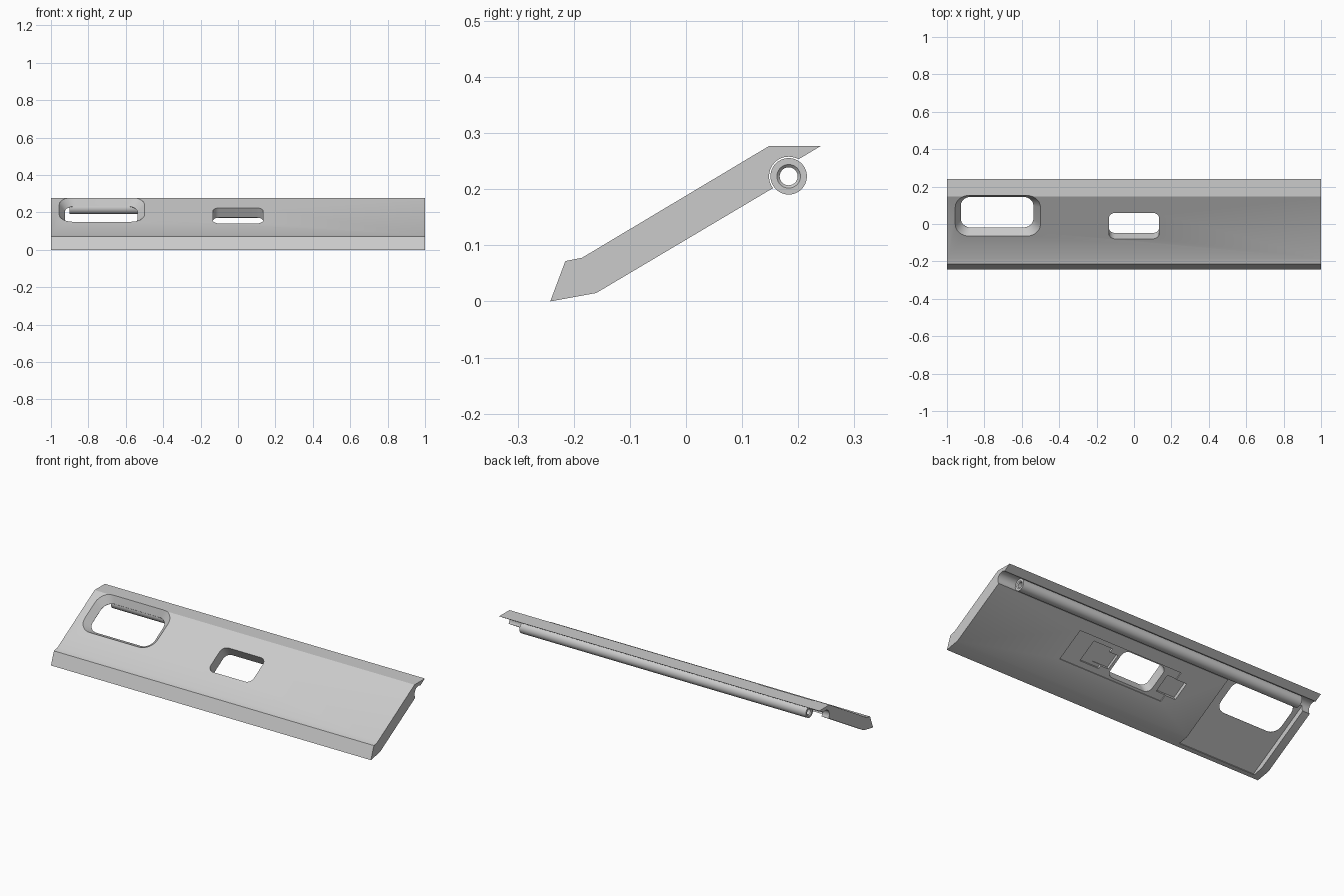
import bpy, bmesh, math
from mathutils import Matrix, Vector

old = bpy.data.objects.get("Cube")
if old:
    bpy.data.objects.remove(old)

grey = bpy.data.materials.new("light_grey")
grey.use_nodes = True
colour = (0.6, 0.6, 0.6, 1)
grey.diffuse_color = colour
grey.node_tree.nodes["Principled BSDF"].inputs["Base Color"].default_value = colour

# Frame lying on the sloped upper face: x along the plate, y up the slope, z outward
TILT = math.atan2(0.199, 0.333)
SLOPE = Matrix.Translation((0, -0.01, 0.1825)) @ Matrix.Rotation(TILT, 4, 'X')
PIVOT = (0.183, 0.223)


def loft(name, rings, closed=False):
    """Skin equal-length rings; cap the ends, or join last to first."""
    bm = bmesh.new()
    loops = [[bm.verts.new(p) for p in ring] for ring in rings]
    pairs = list(zip(loops, loops[1:]))
    if closed:
        pairs.append((loops[-1], loops[0]))
    else:
        bm.faces.new(loops[0])
        bm.faces.new(loops[-1])
    for a, b in pairs:
        for i in range(len(a)):
            j = (i + 1) % len(a)
            bm.faces.new((a[i], a[j], b[j], b[i]))
    bmesh.ops.recalc_face_normals(bm, faces=bm.faces)
    mesh = bpy.data.meshes.new(name)
    bm.to_mesh(mesh)
    bm.free()
    mesh.materials.append(grey)
    obj = bpy.data.objects.new(name, mesh)
    bpy.context.collection.objects.link(obj)
    return obj


def rounded_rect(cx, cy, hx, hy, r, n, steps=8):
    """Rounded rectangle in the slope frame at height n."""
    pts = []
    for k, (sx, sy) in enumerate(((1, 1), (-1, 1), (-1, -1), (1, -1))):
        for i in range(steps + 1):
            a = math.pi / 2 * (k + i / steps)
            pts.append(SLOPE @ Vector((cx + sx * (hx - r) + r * math.cos(a),
                                       cy + sy * (hy - r) + r * math.sin(a), n)))
    return pts


def box_ring(x0, x1, s0, s1, n):
    return [SLOPE @ Vector((x, s, n)) for x, s in ((x0, s0), (x1, s0), (x1, s1), (x0, s1))]


def activate(obj):
    bpy.ops.object.select_all(action='DESELECT')
    obj.select_set(True)
    bpy.context.view_layer.objects.active = obj


def cut(target, cutter):
    cutter.hide_render = True
    mod = target.modifiers.new("cut", 'BOOLEAN')
    mod.operation = 'DIFFERENCE'
    mod.solver = 'EXACT'
    mod.object = cutter
    activate(target)
    bpy.ops.object.modifier_apply(modifier=mod.name)
    bpy.data.objects.remove(cutter)


# Sloped plate: side profile with a round groove beside the pivot, extruded along x
profile = [(-0.16, 0.015), (-0.242, 0), (-0.215, 0.072), (-0.185, 0.078),
           (0.148, 0.277), (0.24, 0.277)]
for i in range(17):
    a = math.radians(60 + 157 * i / 16)
    profile.append((PIVOT[0] + 0.035 * math.cos(a), PIVOT[1] + 0.035 * math.sin(a)))
plate = loft("flap_plate", [[(x, y, z) for y, z in profile] for x in (-1, 1)])

# Thinned pocket under the large window
cut(plate, loft("window_pocket", [box_ring(-0.955, -0.475, -0.27, 0.18, n) for n in (-0.038, -0.15)]))

# Large window with sloping rim
outer = (-0.728, 0.063, 0.228, 0.127, 0.075)
inner = (-0.732, 0.063, 0.194, 0.096, 0.055)
cut(plate, loft("large_window", [rounded_rect(*outer, 0.05), rounded_rect(*outer, 0.0),
                                 rounded_rect(*inner, -0.037), rounded_rect(*inner, -0.045)]))

# Latch recess underneath: shallow bed, then deeper pockets
for x0, x1, s0, s1, depth in ((-0.22, 0.43, -0.094, 0.088, 0.006),
                              (0.15, 0.25, -0.045, 0.04, 0.022),
                              (0.2, 0.32, -0.063, 0.062, 0.018),
                              (-0.285, -0.165, -0.055, 0.045, 0.02)):
    cut(plate, loft("latch_pocket", [box_ring(x0, x1, s0, s1, n) for n in (-0.067 + depth, -0.12)]))

# Small straight window
cut(plate, loft("small_window", [rounded_rect(0, 0, 0.135, 0.081, 0.035, n) for n in (0.05, -0.12)]))

# Hollow pivot tube with countersunk ends
tube_section = ((-0.9, 0.0325), (0.89, 0.0325), (0.89, 0.021), (0.885, 0.016),
                (-0.895, 0.016), (-0.9, 0.021))
tube = loft("pivot_tube", [[(x, PIVOT[0] + r * math.cos(math.tau * i / 40),
                             PIVOT[1] + r * math.sin(math.tau * i / 40)) for i in range(40)]
                           for x, r in tube_section], closed=True)

for obj in (plate, tube):
    activate(obj)
    bpy.ops.object.shade_smooth_by_angle(angle=math.radians(25))
